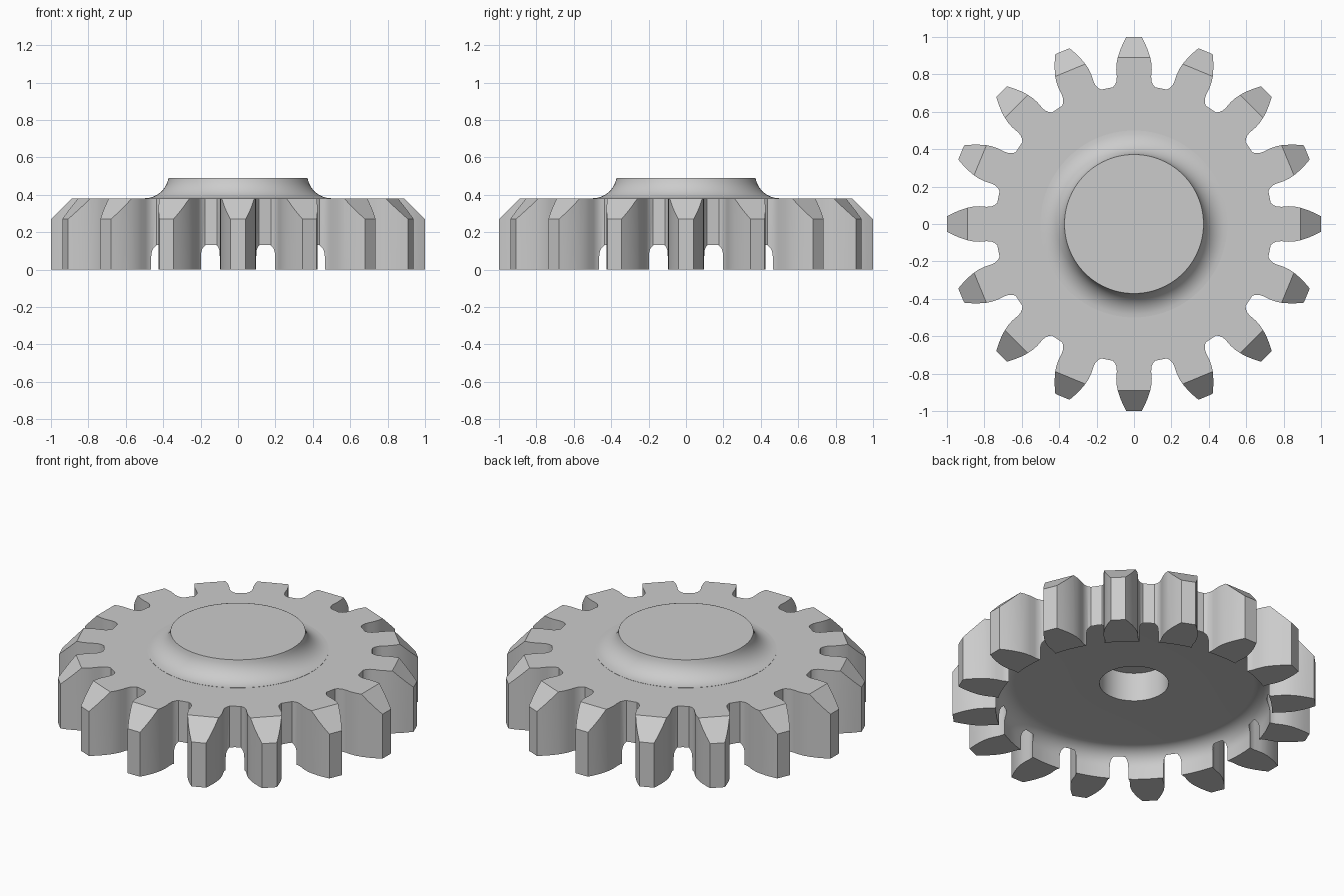
import bpy, bmesh, math
from mathutils import Matrix

cube = bpy.data.objects.get("Cube")
if cube:
    bpy.data.objects.remove(cube)

TEETH = 16
PLATE_TOP = 0.38

steel = bpy.data.materials.new("plain_grey")
steel.use_nodes = True
GREY = (0.6, 0.6, 0.6, 1)
steel.diffuse_color = GREY
steel.node_tree.nodes["Principled BSDF"].inputs["Base Color"].default_value = GREY


def make_object(name, bm):
    bmesh.ops.recalc_face_normals(bm, faces=bm.faces[:])
    mesh = bpy.data.meshes.new(name)
    bm.to_mesh(mesh)
    bm.free()
    mesh.materials.append(steel)
    obj = bpy.data.objects.new(name, mesh)
    bpy.context.scene.collection.objects.link(obj)
    return obj


def lathe(name, profile, steps=96):
    """Revolve (radius, z) points into a closed solid."""
    bm = bmesh.new()
    verts = [bm.verts.new((r, 0, z)) for r, z in profile]
    edges = [bm.edges.new(pair) for pair in zip(verts, verts[1:])]
    bmesh.ops.spin(bm, geom=verts + edges, cent=(0, 0, 0), axis=(0, 0, 1),
                   angle=math.tau, steps=steps, use_duplicate=False)
    bmesh.ops.remove_doubles(bm, verts=bm.verts[:], dist=0.0001)
    return make_object(name, bm)


def arc(cr, cz, radius, start, end, steps=10):
    angles = [math.radians(start + (end - start) * i / steps) for i in range(steps + 1)]
    return [(cr + radius * math.cos(a), cz + radius * math.sin(a)) for a in angles]


def combine(target, tool, operation):
    mod = target.modifiers.new(operation, 'BOOLEAN')
    mod.operation = operation
    mod.solver = 'EXACT'
    mod.object = tool
    bpy.context.view_layer.objects.active = target
    bpy.ops.object.modifier_apply(modifier=mod.name)
    bpy.data.objects.remove(tool)


# Toothed blank: one flank mirrored about the tooth axis, repeated around
flank = [(0.731, 0.113), (0.745, 0.101), (0.765, 0.093), (0.79, 0.092), (0.825, 0.095),
         (0.86, 0.093), (0.89, 0.087), (0.93, 0.074), (0.965, 0.059), (1.0, 0.041)]
tooth = [(r, -w) for r, w in flank] + [(r, w) for r, w in reversed(flank)]
bm = bmesh.new()
ring = []
for i in range(TEETH):
    turn = Matrix.Rotation(math.tau * i / TEETH, 3, 'Z')
    for x, y in tooth:
        vert = bm.verts.new((x, y, 0))
        vert.co = turn @ vert.co
        ring.append(vert)
face = bm.faces.new(ring)
top = bmesh.ops.extrude_face_region(bm, geom=[face])["geom"]
bmesh.ops.translate(bm, verts=[g for g in top if isinstance(g, bmesh.types.BMVert)],
                    vec=(0, 0, PLATE_TOP))
gear = make_object("gear_wheel", bm)

# Sloped tooth tips: trim by a pyramid frustum with one flat per tooth
low, high, slope = -0.1, 0.5, 1.27
scale = 1 / math.cos(math.pi / TEETH)
bm = bmesh.new()
bmesh.ops.create_cone(bm, cap_ends=True, segments=TEETH, depth=high - low,
                      radius1=(slope - low) * scale, radius2=(slope - high) * scale)
bmesh.ops.transform(bm, verts=bm.verts[:], matrix=Matrix.Translation((0, 0, (low + high) / 2))
                    @ Matrix.Rotation(math.pi / TEETH, 4, 'Z'))
combine(gear, make_object("tip_trimmer", bm), 'INTERSECT')

# Raised hub with a concave flare
flare = arc(0.5, 0.511, 0.13, 270, 189)
hub = lathe("hub", [(0, 0.3), (0.5, 0.3)] + flare + [(flare[-1][0], 0.49), (0, 0.49)])
combine(gear, hub, 'UNION')

# Underside recess with rounded corner, wide bore and small through hole
recess = [(0, -0.1), (0.76, -0.1)] + arc(0.66, 0.07, 0.1, 0, 90)
bore = [(0.19, 0.17), (0.19, 0.345), (0.09, 0.345), (0.09, 0.6), (0, 0.6)]
combine(gear, lathe("recess_cutter", recess + bore), 'DIFFERENCE')

# Smooth curved surfaces, keep machined edges crisp
bpy.ops.object.select_all(action='DESELECT')
gear.select_set(True)
bpy.context.view_layer.objects.active = gear
bpy.ops.object.shade_smooth_by_angle(angle=math.radians(30))
